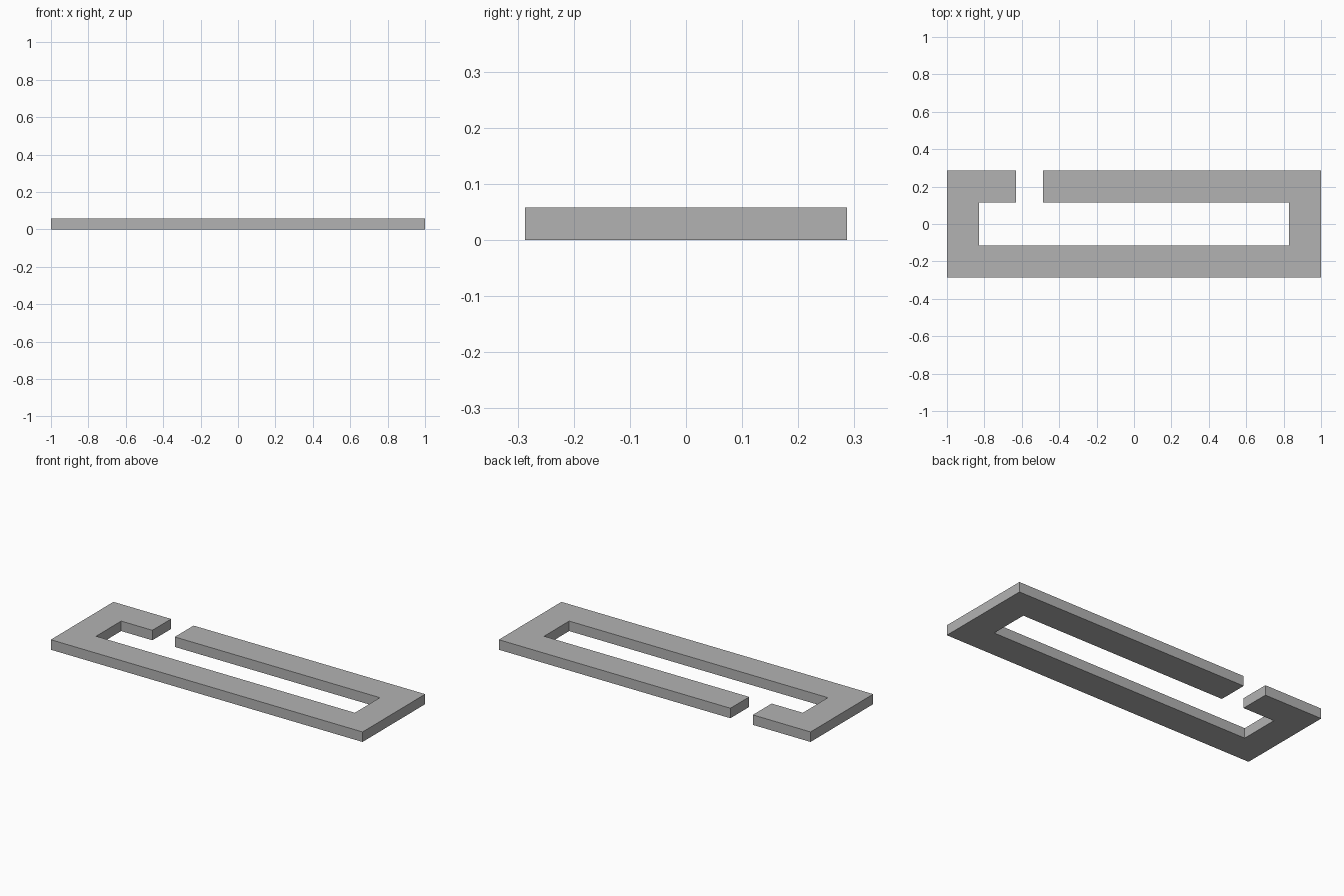
import bpy
import bmesh

if "Cube" in bpy.data.objects:
    bpy.data.objects.remove(bpy.data.objects["Cube"])

# Overall dimensions
HX, HY = 1.0, 0.287      # outer half sizes
IX, IY = 0.83, 0.115     # inner half sizes
GAP_L, GAP_R = -0.63, -0.486
HEIGHT = 0.058

grey = bpy.data.materials.new("light_grey")
grey.diffuse_color = (0.45, 0.45, 0.45, 1)
grey.use_nodes = True
grey.node_tree.nodes["Principled BSDF"].inputs["Base Color"].default_value = grey.diffuse_color

# Open rectangular frame outline, running around the outside then the inside
outline = [
    (GAP_L, HY), (-HX, HY), (-HX, -HY), (HX, -HY), (HX, HY), (GAP_R, HY),
    (GAP_R, IY), (IX, IY), (IX, -IY), (-IX, -IY), (-IX, IY), (GAP_L, IY),
]

# Extrude the outline into a flat slab
bm = bmesh.new()
face = bm.faces.new([bm.verts.new((x, y, 0)) for x, y in outline])
result = bmesh.ops.extrude_face_region(bm, geom=[face])
top = [v for v in result["geom"] if isinstance(v, bmesh.types.BMVert)]
bmesh.ops.translate(bm, verts=top, vec=(0, 0, HEIGHT))
bmesh.ops.recalc_face_normals(bm, faces=bm.faces)

mesh = bpy.data.meshes.new("open_frame")
bm.to_mesh(mesh)
bm.free()
mesh.materials.append(grey)
frame = bpy.data.objects.new("open_frame", mesh)
bpy.context.collection.objects.link(frame)
